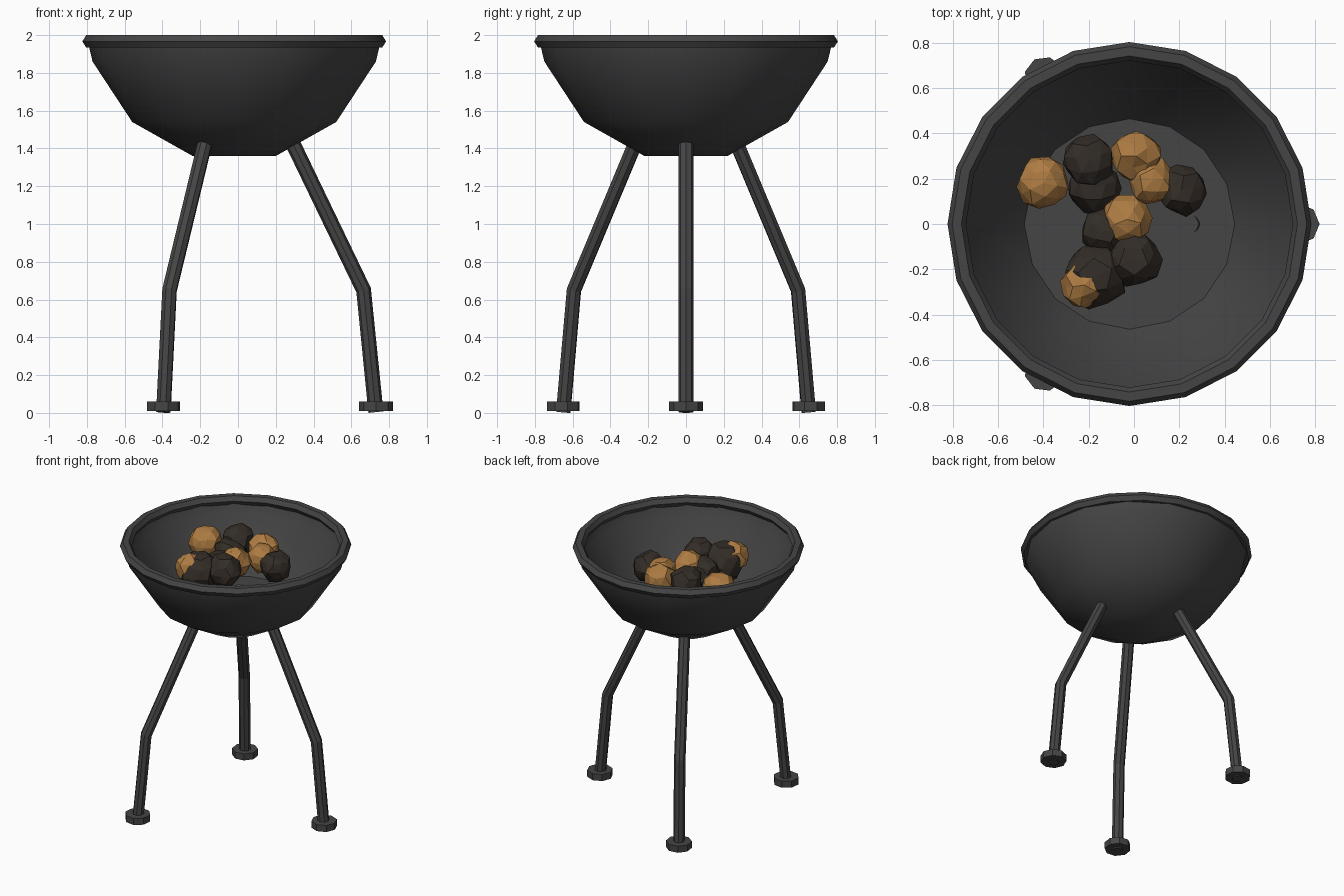
import bpy, bmesh, math, random
from mathutils import Vector, Matrix

if "Cube" in bpy.data.objects:
    bpy.data.objects.remove(bpy.data.objects["Cube"])

random.seed(4)
CX = -0.02  # centre axis of bowl and tripod


def mat(name, col):
    m = bpy.data.materials.new(name)
    m.diffuse_color = (*col, 1)
    m.use_nodes = True
    m.node_tree.nodes["Principled BSDF"].inputs["Base Color"].default_value = m.diffuse_color
    return m


IRON = mat("dark_iron", (0.06, 0.06, 0.06))
COAL = mat("burnt_coal", (0.035, 0.027, 0.021))
EMBER = mat("glowing_ember", (0.42, 0.20, 0.055))


def finish(bm, name, material, smooth=False):
    bmesh.ops.recalc_face_normals(bm, faces=bm.faces)
    me = bpy.data.meshes.new(name)
    bm.to_mesh(me)
    bm.free()
    me.materials.append(material)
    ob = bpy.data.objects.new(name, me)
    bpy.context.collection.objects.link(ob)
    if smooth:
        bpy.ops.object.select_all(action='DESELECT')
        ob.select_set(True)
        bpy.context.view_layer.objects.active = ob
        bpy.ops.object.shade_smooth_by_angle(angle=math.radians(35))
    return ob


def bridge(bm, rings, closed=False):
    n = len(rings[0])
    pairs = list(zip(rings, rings[1:])) + ([(rings[-1], rings[0])] if closed else [])
    for a, b in pairs:
        for i in range(n):
            j = (i + 1) % n
            bm.faces.new((a[i], a[j], b[j], b[i]))
    if not closed:
        bm.faces.new(rings[0])
        bm.faces.new(rings[-1])


def lathe(name, profile, sides, closed=False):
    bm = bmesh.new()
    rings = [[bm.verts.new((CX + r * math.cos(2 * math.pi * i / sides),
                            r * math.sin(2 * math.pi * i / sides), z))
              for i in range(sides)] for r, z in profile]
    bridge(bm, rings, closed)
    return finish(bm, name, IRON, True)


# Bowl: 16-sided outside, thin wall, flat floor inside
lathe("bowl", [(0.22, 1.36), (0.54, 1.54), (0.75, 1.86), (0.775, 1.965),
               (0.755, 1.965), (0.73, 1.87), (0.465, 1.515)], 16)

# Rim: 20-sided ring with a six-sided section
lathe("bowl_rim", [(0.763 + 0.041 * math.cos(math.pi * k / 3),
                    1.967 + 0.038 * math.sin(math.pi * k / 3)) for k in range(6)],
      20, True)


def leg(name, ang):
    pts = [Vector(p) for p in ((0.27, 0, 1.51), (0.685, 0, 0.65), (0.75, 0, 0.004))]
    bm = bmesh.new()
    rings = []
    for i, p in enumerate(pts):
        d = (pts[min(i + 1, 2)] - pts[max(i - 1, 0)]).normalized()
        v = Vector((0, 1, 0))
        u = v.cross(d)
        rings.append([bm.verts.new(p + 0.04 * (u * math.cos(a) + v * math.sin(a)))
                      for a in (k * math.pi / 4 for k in range(8))])
    bridge(bm, rings)
    bm.transform(Matrix.Translation((CX, 0, 0)) @ Matrix.Rotation(ang, 4, 'Z'))
    finish(bm, name, IRON)


def foot(name, ang):
    bm = bmesh.new()
    bmesh.ops.create_cone(bm, cap_ends=True, segments=8, radius1=0.09, radius2=0.09,
                          depth=0.05, matrix=Matrix.Translation((0.75, 0, 0.035)))
    bm.transform(Matrix.Translation((CX, 0, 0)) @ Matrix.Rotation(ang, 4, 'Z'))
    finish(bm, name, IRON)


# Tripod legs and feet
for i in range(3):
    leg(f"leg_{i + 1}", i * 2 * math.pi / 3)
    foot(f"foot_{i + 1}", i * 2 * math.pi / 3)


# Coals: jagged lumps (x, y, z, radius)
def lump(name, x, y, z, r, material):
    bm = bmesh.new()
    bmesh.ops.create_icosphere(bm, subdivisions=2, radius=r)
    for v in bm.verts:
        v.co *= random.uniform(0.86, 1.06)
    bm.transform(Matrix.Translation((x, y, z)) @
                 Matrix.Rotation(random.uniform(0, 6), 4, 'Z'))
    finish(bm, name, material)


embers = [(-0.40, 0.18, 1.82, 0.12), (0.01, 0.30, 1.82, 0.12), (0.08, 0.19, 1.82, 0.11),
          (-0.03, 0.02, 1.83, 0.11), (-0.22, -0.27, 1.85, 0.105)]
coals = [(-0.20, 0.28, 1.85, 0.12), (-0.18, 0.16, 1.79, 0.12), (0.21, 0.15, 1.81, 0.115),
         (-0.13, -0.03, 1.80, 0.11), (-0.17, -0.23, 1.81, 0.145), (0.0, -0.16, 1.84, 0.125)]
for i, c in enumerate(embers):
    lump(f"ember_{i + 1}", *c, EMBER)
for i, c in enumerate(coals):
    lump(f"coal_{i + 1}", *c, COAL)
